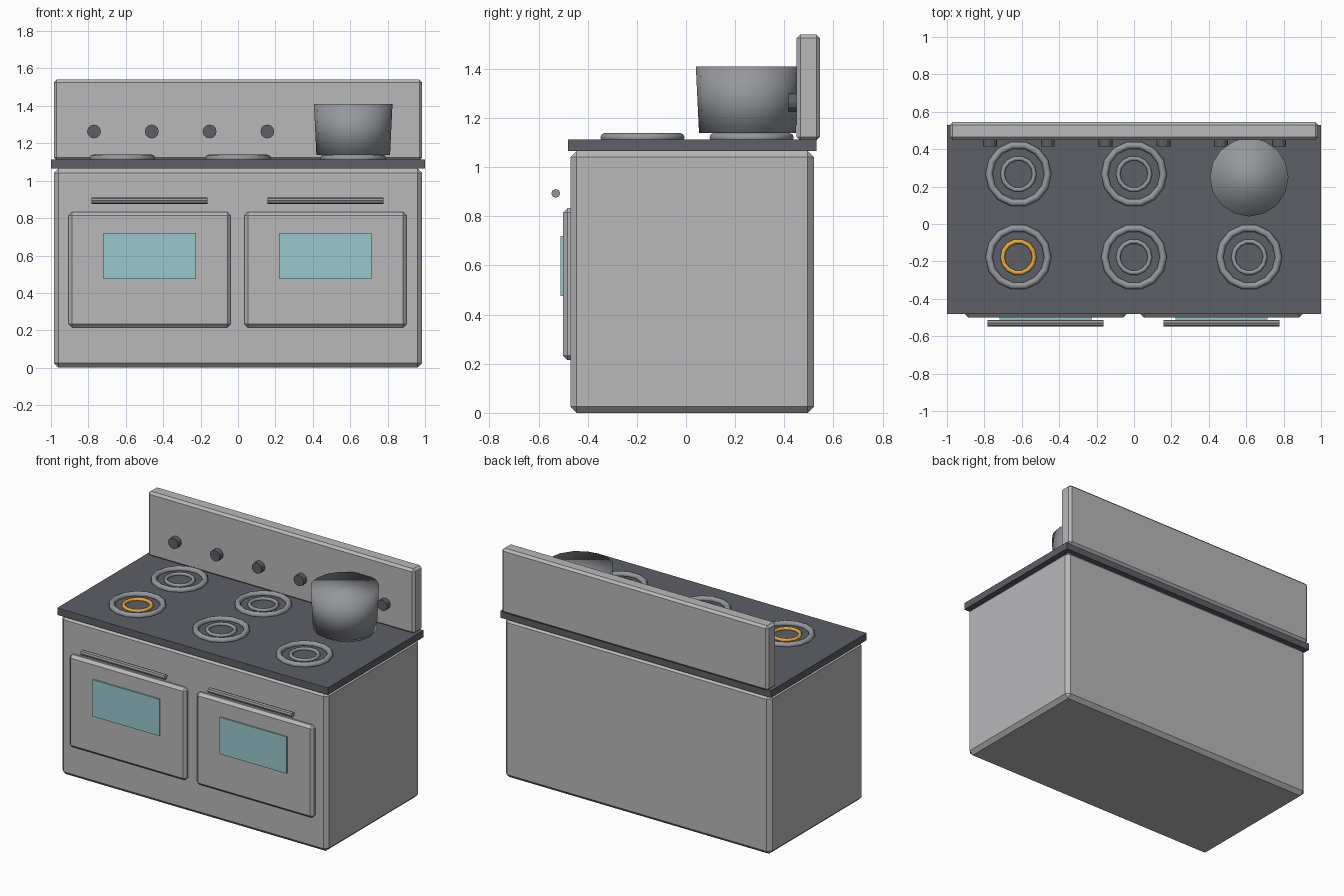
import bpy
from math import pi

cube = bpy.data.objects.get("Cube")
if cube:
    bpy.data.objects.remove(cube, do_unlink=True)


def material(name, r, g, b):
    m = bpy.data.materials.new(name)
    m.use_nodes = True
    m.diffuse_color = (r, g, b, 1)
    m.node_tree.nodes["Principled BSDF"].inputs["Base Color"].default_value = (r, g, b, 1)
    return m


ENAMEL = material("pale grey enamel", 0.48, 0.48, 0.49)
CHARCOAL = material("charcoal", 0.11, 0.115, 0.135)
STEEL = material("mid grey steel", 0.30, 0.31, 0.33)
GLASS = material("aqua glass", 0.32, 0.58, 0.61)
HOT = material("glowing orange", 0.80, 0.40, 0.05)


def finish(name, mat, smooth=None):
    ob = bpy.context.object
    ob.name = name
    ob.data.materials.append(mat)
    if smooth == "all":
        bpy.ops.object.shade_smooth()
    elif smooth == "angle":
        bpy.ops.object.shade_smooth_by_angle(angle=pi / 3)
    return ob


def box(name, mat, x, y, z, bevel=0):
    """Box from (low, high) ranges, with an optional single chamfer."""
    spans = (x, y, z)
    bpy.ops.mesh.primitive_cube_add(size=1, location=[(a + b) / 2 for a, b in spans])
    ob = finish(name, mat)
    ob.scale = [b - a for a, b in spans]
    bpy.ops.object.transform_apply(location=False, rotation=False, scale=True)
    if bevel:
        mod = ob.modifiers.new("chamfer", 'BEVEL')
        mod.width, mod.segments = bevel, 1
    return ob


def rod(name, mat, sides, radius, length, centre, rotation):
    bpy.ops.mesh.primitive_cylinder_add(vertices=sides, radius=radius, depth=length,
                                        location=centre, rotation=rotation)
    return finish(name, mat)


def ring(name, mat, radius, thickness, centre):
    bpy.ops.mesh.primitive_torus_add(major_segments=14, minor_segments=8, location=centre,
                                     major_radius=radius, minor_radius=thickness)
    return finish(name, mat, "all")


# Cabinet, cooktop and splashback
box("cabinet", ENAMEL, (-0.985, 0.985), (-0.47, 0.52), (0, 1.066), 0.025)
box("cooktop", CHARCOAL, (-1, 1), (-0.48, 0.53), (1.066, 1.113))
box("splashback", ENAMEL, (-0.985, 0.985), (0.45, 0.545), (1.108, 1.54), 0.015)

# Two oven doors, each with a window and a handle
for side, cx in (("right", -0.472), ("left", 0.468)):
    box(side + "_oven_door", ENAMEL, (cx - 0.433, cx + 0.433), (-0.5, -0.43),
        (0.215, 0.833), 0.018)
    box(side + "_door_window", GLASS, (cx - 0.247, cx + 0.247), (-0.51, -0.49),
        (0.475, 0.72))
    rod(side + "_door_handle", STEEL, 8, 0.018, 0.62, (cx, -0.53, 0.893), (0, pi / 2, 0))

# Row of control knobs
for i in range(6):
    rod(f"knob_{i + 1}", CHARCOAL, 12, 0.037, 0.06, (-0.77 + i * 0.309, 0.445, 1.263),
        (pi / 2, 0, 0))

# Six burners of two rings each; one is switched on
for row, y in (("front", -0.177), ("back", 0.267)):
    for col, x in (("right", -0.618), ("middle", 0), ("left", 0.616)):
        hot = row == "front" and col == "right"
        ring(f"{row}_{col}_outer_ring", STEEL, 0.157, 0.019, (x, y, 1.12))
        ring(f"{row}_{col}_inner_ring", HOT if hot else STEEL, 0.085, 0.012, (x, y, 1.118))

# Closed, tapered cooking pot with soft shading
bpy.ops.mesh.primitive_cone_add(vertices=16, radius1=0.197, radius2=0.21, depth=0.272,
                                location=(0.616, 0.25, 1.274))
finish("cooking_pot", STEEL, "all")
